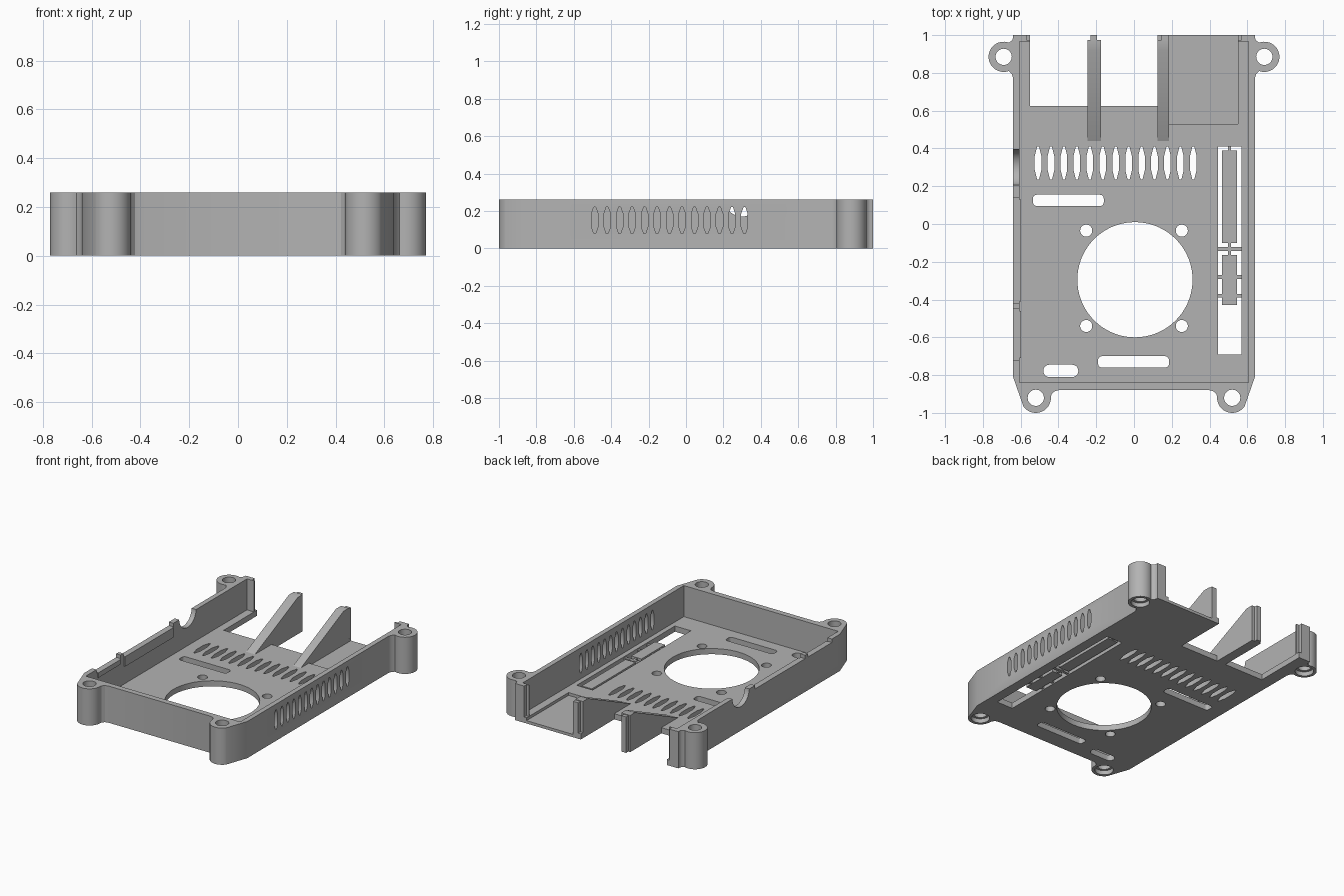
import bpy, bmesh, math
from mathutils import Vector

if "Cube" in bpy.data.objects:
    bpy.data.objects.remove(bpy.data.objects["Cube"], do_unlink=True)

H, FLOOR = 0.26, 0.04

grey = bpy.data.materials.new("plain grey plastic")
grey.use_nodes = True
colour = (0.45, 0.45, 0.45, 1)
grey.diffuse_color = colour
grey.node_tree.nodes["Principled BSDF"].inputs["Base Color"].default_value = colour


def prism(name, loops, lo, hi, axis="z"):
    """Extrude outlines along an axis; outlines are (x, y) for z and (y, z) for x."""
    bm = bmesh.new()
    for pts in loops:
        place = (lambda a, b, h: (a, b, h)) if axis == "z" else (lambda a, b, h: (h, a, b))
        face = bm.faces.new([bm.verts.new(place(a, b, lo)) for a, b in pts])
        shift = Vector(place(0, 0, hi - lo))
        out = bmesh.ops.extrude_face_region(bm, geom=[face])["geom"]
        verts = [v for v in out if isinstance(v, bmesh.types.BMVert)]
        bmesh.ops.translate(bm, vec=shift, verts=verts)
        if not face.is_valid or len(face.link_loops if hasattr(face, "link_loops") else face.loops) == 0:
            continue
        if all(len(e.link_faces) > 2 for e in face.edges):
            bm.faces.remove(face)
    bmesh.ops.recalc_face_normals(bm, faces=bm.faces)
    mesh = bpy.data.meshes.new(name)
    bm.to_mesh(mesh)
    bm.free()
    mesh.materials.append(grey)
    ob = bpy.data.objects.new(name, mesh)
    bpy.context.collection.objects.link(ob)
    return ob


def arc(cx, cy, r, a0, a1, n):
    steps = [math.radians(a0 + (a1 - a0) * i / n) for i in range(n + 1)]
    return [(cx + r * math.cos(a), cy + r * math.sin(a)) for a in steps]


def circle(cx, cy, r, n=32):
    return arc(cx, cy, r, 0, 360, n)[:-1]


def box(x0, x1, y0, y1):
    return [(x0, y0), (x1, y0), (x1, y1), (x0, y1)]


def slot(x0, x1, y0, y1, r):
    corners = [(x1 - r, y1 - r), (x0 + r, y1 - r), (x0 + r, y0 + r), (x1 - r, y0 + r)]
    return [p for i, (x, y) in enumerate(corners) for p in arc(x, y, r, 90 * i, 90 * i + 90, 5)]


def vent(c, lo, hi, tip):
    w, t = 0.0175, 0.005
    return [(c - t, lo), (c + t, lo), (c + w, lo + tip), (c + w, hi - tip),
            (c + t, hi), (c - t, hi), (c - w, hi - tip), (c - w, lo + tip)]


def mirrored(pts):
    return pts + [(-x, y) for x, y in reversed(pts)]


# Outer shell with four screw bosses
half = [(0.40, -0.88), (0.423, -0.887), (0.437, -0.903)]
half += arc(0.52, -0.92, 0.08, 180, 325, 20)
half += [(0.64, -0.81), (0.64, 0.77), (0.646, 0.792)]
half += arc(0.69, 0.885, 0.08, -110, 110, 26)
half += [(0.646, 0.972), (0.64, 0.985), (0.64, 1.0)]
body = prism("case_shell", [mirrored(half)], 0, H)


def cut(loops, lo, hi, axis="z"):
    cutter = prism("cutter", loops, lo, hi, axis)
    cutter.hide_render = True
    mod = body.modifiers.new("cut", "BOOLEAN")
    mod.operation, mod.solver, mod.object = "DIFFERENCE", "EXACT", cutter
    bpy.context.view_layer.objects.active = body
    bpy.ops.object.modifier_apply(modifier=mod.name)
    bpy.data.objects.remove(cutter, do_unlink=True)


# Inner cavity, open at the back between two short returns
cavity = [(0.605, -0.84), (0.605, 0.965), (0.55, 0.965), (0.55, 0.975), (0.57, 0.975), (0.57, 1.1)]
cut([mirrored(cavity)], FLOOR, 1)
# Port opening in the floor and sunken bay beside it
cut([box(-0.55, 0.125, 0.625, 1.1)], -1, 1)
cut([box(0.185, 0.55, 0.53, 1.1)], 0.02, 1)

# Fan opening, fan screws, floor slots and vents
floor_holes = [circle(0.005, -0.295, 0.305, 72)]
floor_holes += [circle(x, y, 0.032) for x in (-0.253, 0.253) for y in (-0.035, -0.54)]
floor_holes += [slot(-0.535, -0.16, 0.095, 0.155, 0.02),
                slot(-0.19, 0.185, -0.76, -0.70, 0.02),
                slot(-0.48, -0.295, -0.81, -0.745, 0.031)]
floor_holes += [vent(-0.508 + 0.0685 * i, 0.235, 0.41, 0.05) for i in range(13)]
floor_holes += [box(0.445, 0.57, -0.69, 0.41)]
cut(floor_holes, -0.1, 0.15)

# Screw holes with counterbores underneath
bosses = [(s * x, y) for s in (-1, 1) for x, y in ((0.52, -0.92), (0.69, 0.885))]
cut([circle(x, y, 0.043) for x, y in bosses], -1, 1)
cut([circle(x, y, 0.06) for x, y in bosses], -0.1, 0.03)

# Side wall vents, and connector notches in the opposite wall
cut([vent(-0.488 + 0.0667 * i, 0.08, 0.22, 0.035) for i in range(13)], 0.59, 0.7, "x")
cut([circle(0.3, H + 0.005, 0.095, 40)], -0.7, -0.59, "x")
cut([box(-0.42, 0.14, 0.235, 0.4), box(-0.72, -0.45, 0.235, 0.4)], -0.7, -0.59, "x")

# Thin lips behind the connector notches
lips = prism("connector_lips", [box(-0.41, 0.13, 0.165, 0.235), box(-0.71, -0.46, 0.2, 0.235)],
             -0.62, -0.598, "x")

# Breakaway panels held in the header slot by narrow ties
panels = prism("header_panels", [box(0.465, 0.545, -0.10, 0.39), box(0.465, 0.545, -0.43, -0.165)], 0.005, 0.035)
ties = [box(0.44, 0.575, -0.142, -0.122), box(0.497, 0.513, -0.17, -0.095), box(0.497, 0.513, 0.385, 0.415)]
ties += [box(x, x + 0.03, y - 0.01, y + 0.01) for x in (0.44, 0.54) for y in (-0.28, -0.38)]
tie_ob = prism("header_ties", ties, 0.008, 0.03)

# Tapered port dividers with narrow end ribs
parts = [body, lips, panels, tie_ob]
fin = [(0.44, 0.01), (0.625, 0.01), (0.625, 0), (0.975, 0), (0.975, H), (0.92, H), (0.44, FLOOR)]
for side, x0, x1, r0, r1 in (("right", -0.245, -0.175, -0.23, -0.195), ("left", 0.125, 0.185, 0.145, 0.184)):
    parts.append(prism(side + "_port_divider", [fin], x0, x1, "x"))
    parts.append(prism(side + "_divider_rib", [box(0.97, 1.0, 0, H - 0.005)], r0, r1, "x"))

# Smooth the curved walls while keeping edges crisp
bpy.ops.object.select_all(action="DESELECT")
for ob in parts:
    ob.select_set(True)
bpy.context.view_layer.objects.active = body
bpy.ops.object.shade_smooth_by_angle(angle=math.radians(30))
